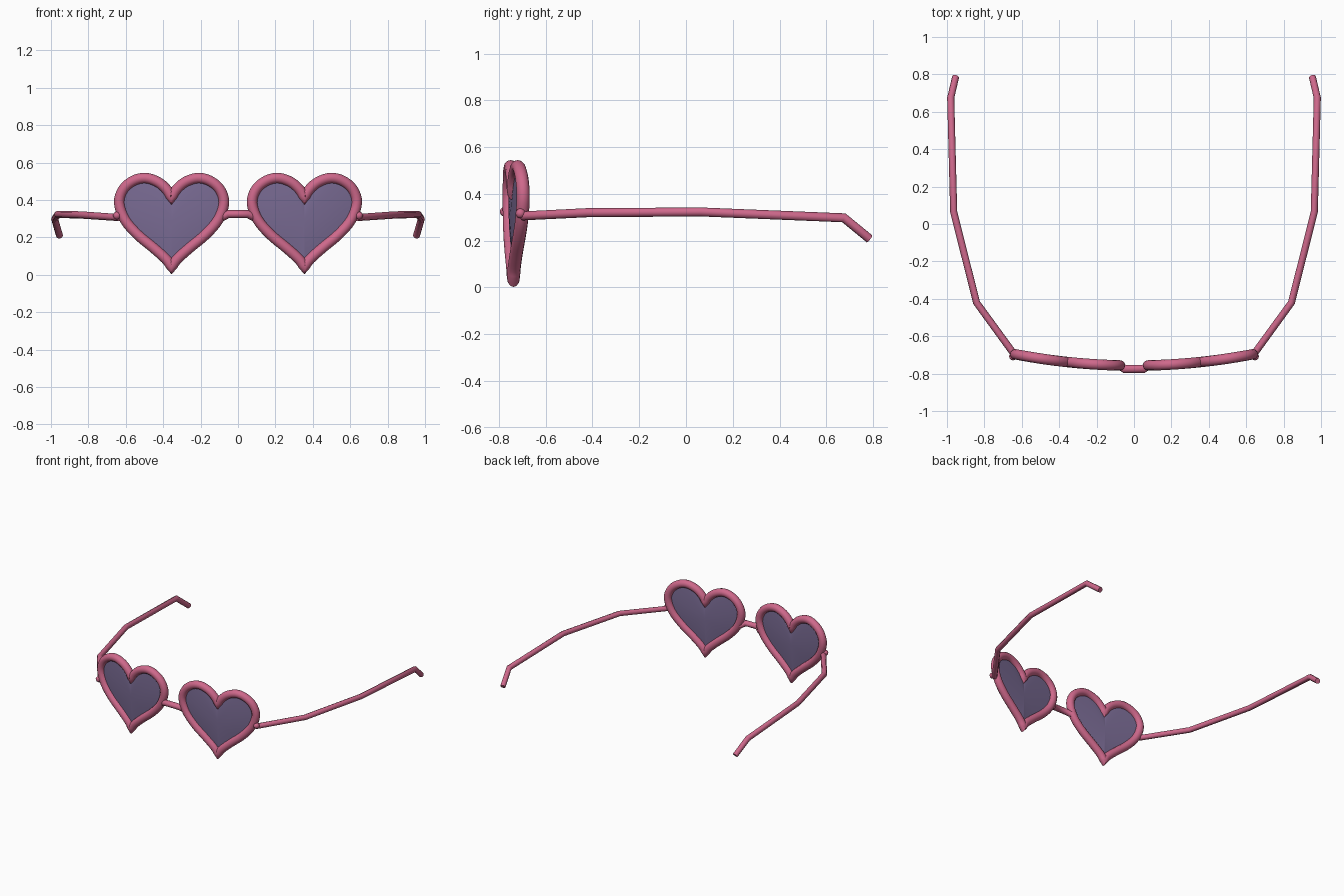
import bpy, bmesh, math
from mathutils import Vector

if "Cube" in bpy.data.objects:
    bpy.data.objects.remove(bpy.data.objects["Cube"])


def material(name, rgb):
    m = bpy.data.materials.new(name)
    m.diffuse_color = (*rgb, 1)
    m.use_nodes = True
    m.node_tree.nodes["Principled BSDF"].inputs["Base Color"].default_value = m.diffuse_color
    return m


PINK = material("pink_plastic", (0.62, 0.14, 0.26))
TINT = material("violet_lens", (0.19, 0.145, 0.29))


def finish(bm, name, mat, angle=50):
    me = bpy.data.meshes.new(name)
    bm.to_mesh(me)
    bm.free()
    me.materials.append(mat)
    ob = bpy.data.objects.new(name, me)
    bpy.context.collection.objects.link(ob)
    bpy.ops.object.select_all(action='DESELECT')
    ob.select_set(True)
    bpy.context.view_layer.objects.active = ob
    bpy.ops.object.shade_smooth_by_angle(angle=math.radians(angle))
    return ob


def tube(name, pts, radius, ref, sides=12, closed=False):
    """Sweep a round section along pts, mitred across the side axis."""
    bm = bmesh.new()
    pts, ref, n = [Vector(p) for p in pts], Vector(ref), len(pts)
    rings = []
    for i, p in enumerate(pts):
        a = (p - pts[i - 1]).normalized() if closed or i else None
        b = (pts[(i + 1) % n] - p).normalized() if closed or i < n - 1 else None
        a, b = a or b, b or a
        t = (a + b).normalized()
        side = t.cross(ref).normalized()
        up = side.cross(t)
        miter = min(1 / max(t.dot(a), 0.1), 1.42)
        rings.append([bm.verts.new(p + radius * (side * miter * math.cos(k) + up * math.sin(k)))
                      for k in (2 * math.pi * j / sides for j in range(sides))])
    for i in range(n if closed else n - 1):
        r, q = rings[i], rings[(i + 1) % n]
        for j in range(sides):
            k = (j + 1) % sides
            bm.faces.new((r[j], r[k], q[k], q[j]))
    if not closed:
        bm.faces.new(rings[0])
        bm.faces.new(rings[-1])
    bmesh.ops.recalc_face_normals(bm, faces=bm.faces)
    return finish(bm, name, PINK)


def smooth(pts, steps=4):
    """Catmull-Rom through the points."""
    p = [Vector(q) for q in pts]
    p = [2 * p[0] - p[1]] + p + [2 * p[-1] - p[-2]]
    out = []
    for i in range(1, len(p) - 2):
        a, b, c, d = p[i - 1:i + 3]
        for k in range(steps):
            t = k / steps
            out.append(0.5 * (2 * b + (c - a) * t + (2 * a - 5 * b + 4 * c - d) * t * t
                              + (3 * b - a - 3 * c + d) * t ** 3))
    return out + [p[-2]]


def wrap(x):
    # gentle face curve of the front
    return -0.757 + 0.15 * x * x


# Half heart outline, tip to notch, then mirrored into a loop
half = smooth([(0, 0.042), (0.03, 0.084), (0.098, 0.145), (0.182, 0.215), (0.25, 0.295),
               (0.28, 0.385), (0.258, 0.457), (0.203, 0.503), (0.138, 0.517),
               (0.072, 0.495), (0.026, 0.455), (0, 0.412)])
heart = [(p.x, p.y) for p in half] + [(-p.x, p.y) for p in half[-2:0:-1]]
CX, CZ = 0.355, 0.29
DOME = 0.012

for s, label in ((1, "right"), (-1, "left")):
    # Heart rim
    tube(label + "_rim", [(s * CX + x, wrap(s * CX + x), z) for x, z in heart],
         0.028, (0, 1, 0), closed=True)

    # Lens, slightly domed to the front and to the back
    bm = bmesh.new()
    n = len(heart)
    for d in (-DOME, DOME):
        rings = []
        for f in (1, 0.75, 0.5, 0.25):
            ring = []
            for x, z in heart:
                px = s * CX + x * f
                ring.append(bm.verts.new((px, wrap(px) + d * (1 - f * f), CZ + (z - CZ) * f)))
            rings.append(ring)
        mid = bm.verts.new((s * CX, wrap(CX) + d, CZ))
        for j in range(n):
            k = (j + 1) % n
            for r, q in zip(rings, rings[1:]):
                bm.faces.new((r[j], r[k], q[k], q[j]))
            bm.faces.new((rings[-1][j], rings[-1][k], mid))
    bmesh.ops.remove_doubles(bm, verts=bm.verts, dist=1e-5)
    bmesh.ops.recalc_face_normals(bm, faces=bm.faces)
    finish(bm, label + "_lens", TINT)

    # Hinge knob
    bm = bmesh.new()
    bmesh.ops.create_uvsphere(bm, u_segments=12, v_segments=8, radius=0.021)
    bmesh.ops.translate(bm, verts=bm.verts, vec=(s * 0.647, -0.708, 0.317))
    finish(bm, label + "_hinge", PINK)

    # Temple arm with dropped ear tip
    tube(label + "_temple",
         [(s * x, y, z) for x, y, z in ((0.638, -0.70, 0.306), (0.842, -0.42, 0.32),
                                        (0.964, 0.065, 0.323), (0.98, 0.675, 0.298),
                                        (0.954, 0.785, 0.208))],
         0.019, (1, 0, 0), sides=8)

# Nose bridge
tube("bridge", [(-0.085, -0.752, 0.306), (-0.05, -0.775, 0.325),
                (0.05, -0.775, 0.325), (0.085, -0.752, 0.306)], 0.021, (0, 0, 1))
